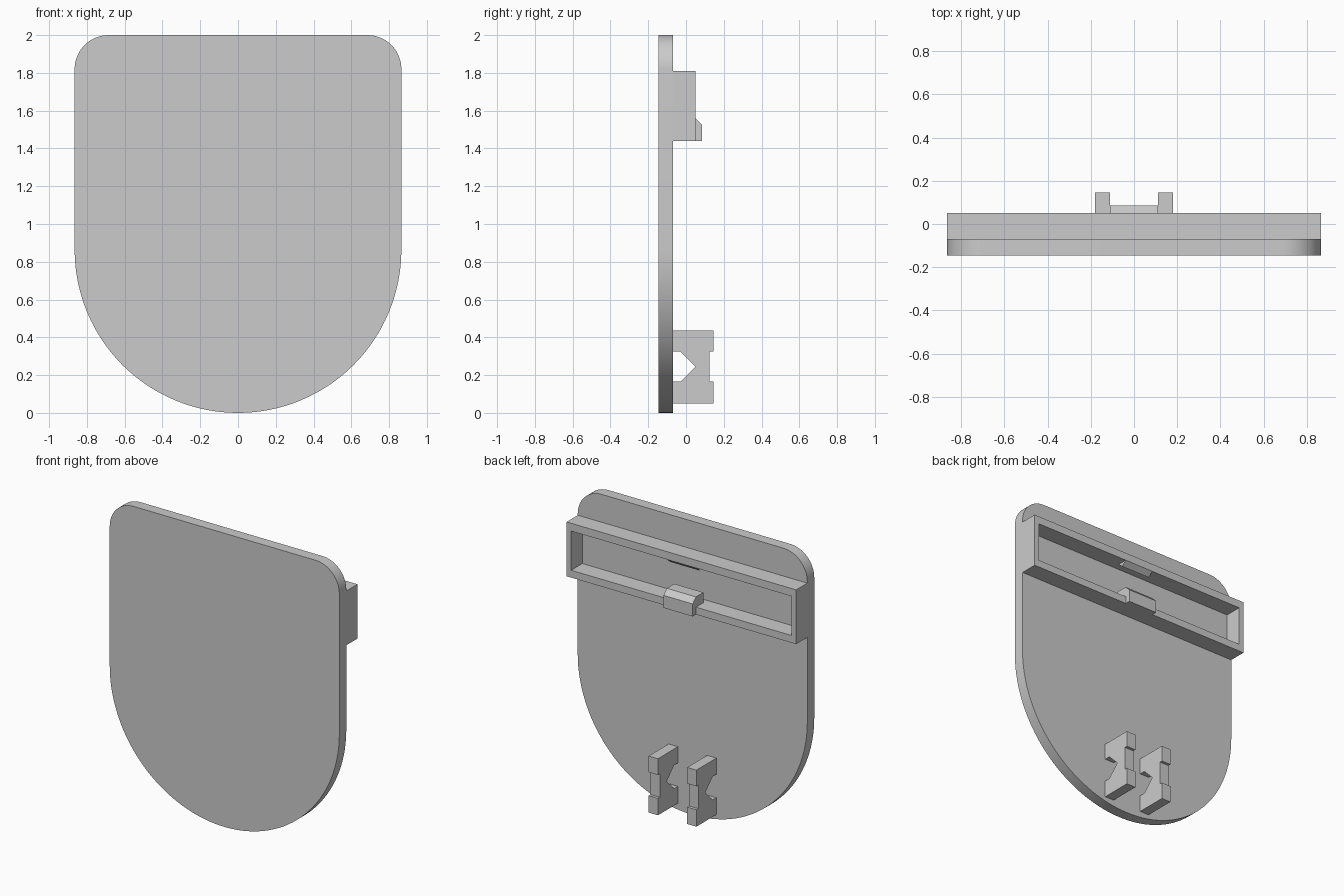
import bpy
import bmesh
from math import sin, cos, pi
from mathutils import Vector

if "Cube" in bpy.data.objects:
    bpy.data.objects.remove(bpy.data.objects["Cube"], do_unlink=True)

grey = bpy.data.materials.new("light_grey")
grey.use_nodes = True
colour = (0.6, 0.6, 0.6, 1)
grey.diffuse_color = colour
grey.node_tree.nodes["Principled BSDF"].inputs["Base Color"].default_value = colour

HALF = 0.865                    # half width of the plate
FRONT, BACK = -0.145, -0.07     # plate faces


def finish(name, bm, smooth=False):
    bmesh.ops.recalc_face_normals(bm, faces=bm.faces)
    mesh = bpy.data.meshes.new(name)
    bm.to_mesh(mesh)
    bm.free()
    mesh.materials.append(grey)
    obj = bpy.data.objects.new(name, mesh)
    bpy.context.collection.objects.link(obj)
    if smooth:
        bpy.ops.object.select_all(action="DESELECT")
        obj.select_set(True)
        bpy.context.view_layer.objects.active = obj
        bpy.ops.object.shade_smooth_by_angle()
    return obj


def prism(name, points, shift, smooth=False):
    """Extrude a closed outline along a shift vector."""
    bm = bmesh.new()
    face = bm.faces.new([bm.verts.new(p) for p in points])
    result = bmesh.ops.extrude_face_region(bm, geom=[face], use_keep_orig=True)
    moved = [g for g in result["geom"] if isinstance(g, bmesh.types.BMVert)]
    bmesh.ops.translate(bm, verts=moved, vec=Vector(shift))
    return finish(name, bm, smooth)


def side_prism(name, profile, x0, x1):
    """Extrude a (y, z) profile across x."""
    return prism(name, [(x0, y, z) for y, z in profile], (x1 - x0, 0, 0))


def arc(cx, cz, r, start, end, steps):
    return [(cx + r * cos(start + (end - start) * i / steps), FRONT,
             cz + r * sin(start + (end - start) * i / steps))
            for i in range(steps + 1)]


# Plate: round bottom and rounded top corners
R = 0.18
outline = (arc(0, HALF, HALF, pi, 2 * pi, 64)
           + arc(HALF - R, 2 - R, R, 0, pi / 2, 16)
           + arc(R - HALF, 2 - R, R, pi / 2, pi, 16))
prism("plate", outline, (0, BACK - FRONT, 0), smooth=True)

# Rectangular frame on the back
outer = [(-HALF, 1.44), (HALF, 1.44), (HALF, 1.81), (-HALF, 1.81)]
inner = [(-0.83, 1.49), (0.83, 1.49), (0.83, 1.757), (-0.83, 1.757)]
bm = bmesh.new()
rings = [[bm.verts.new((x, y, z)) for x, z in loop]
         for loop, y in ((outer, BACK), (outer, 0.05), (inner, 0.05), (inner, BACK))]
for a, b in zip(rings, rings[1:] + rings[:1]):
    for i in range(4):
        j = (i + 1) % 4
        bm.faces.new((a[i], a[j], b[j], b[i]))
finish("back_frame", bm)

# Catches in the middle of the frame
side_prism("lower_catch", [(-0.03, 1.485), (0.045, 1.485), (0.045, 1.44), (0.085, 1.44),
                           (0.085, 1.525), (0.05, 1.56), (-0.03, 1.56)], -0.11, 0.11)
side_prism("upper_catch", [(0.05, 1.757), (0.015, 1.727), (-0.02, 1.757)], -0.11, 0.11)

# Pair of notched clips near the bottom
clip = [(BACK, 0.05), (0.145, 0.05), (0.145, 0.165), (0.125, 0.165), (0.125, 0.325),
        (0.145, 0.325), (0.145, 0.435), (BACK, 0.435), (BACK, 0.325), (-0.03, 0.325),
        (0.05, 0.245), (-0.03, 0.165), (BACK, 0.165)]
for side, sign in (("left", 1), ("right", -1)):
    side_prism(side + "_clip", clip, sign * 0.11, sign * 0.18)
